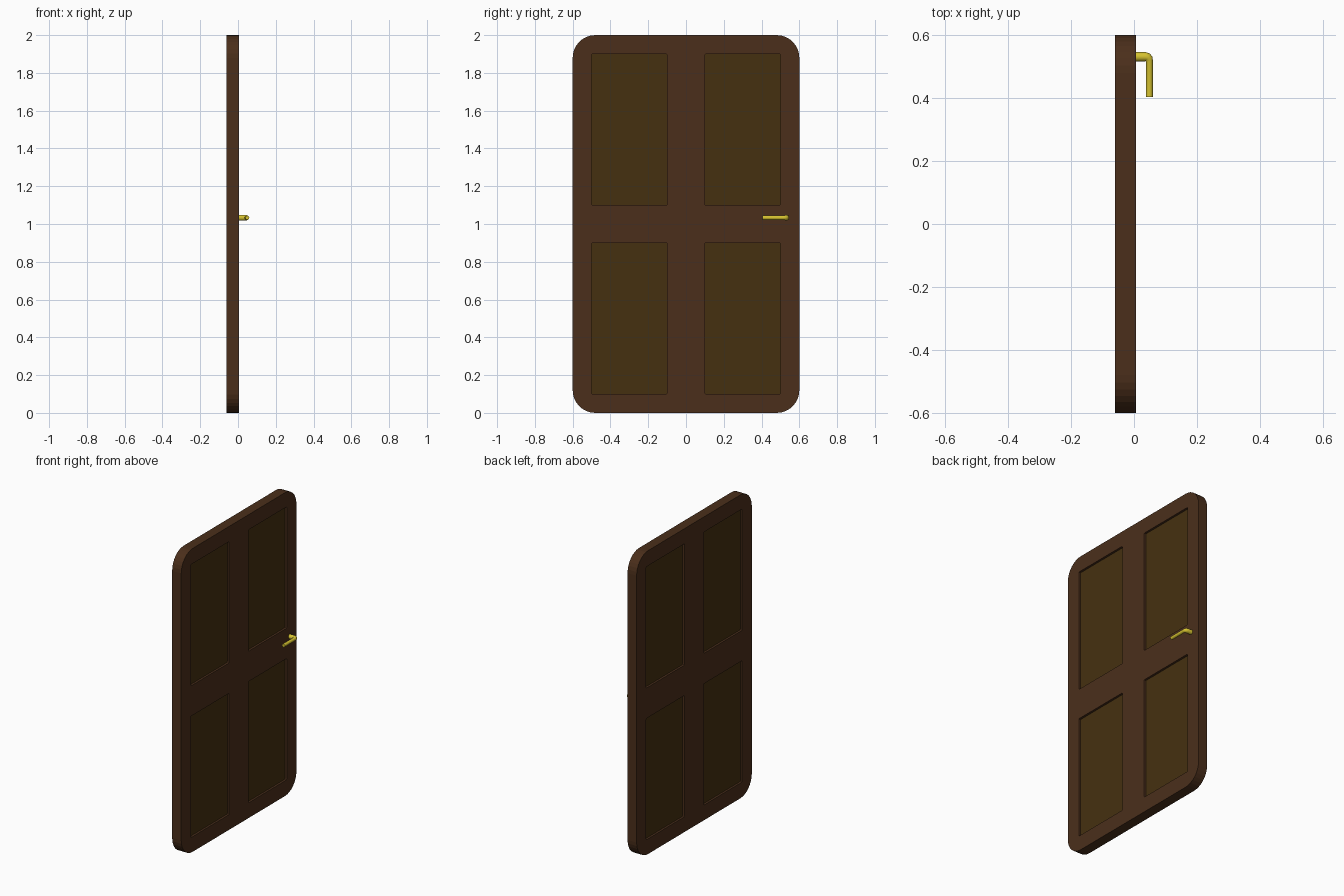
import bpy
from math import sin, cos, pi, radians

if "Cube" in bpy.data.objects:
    bpy.data.objects.remove(bpy.data.objects["Cube"])

DOOR_X, HALF_T = -0.027, 0.033        # door slab centre and half thickness
PANELS = [(sy * 0.3, z) for z in (0.5, 1.5) for sy in (-1, 1)]


def material(name, rgb):
    m = bpy.data.materials.new(name)
    m.diffuse_color = (*rgb, 1)
    m.use_nodes = True
    m.node_tree.nodes["Principled BSDF"].inputs["Base Color"].default_value = m.diffuse_color
    return m


def rounded_rect(cx, cy, w, h, r, seg):
    pts = []
    for k, (sx, sy) in enumerate([(1, 1), (-1, 1), (-1, -1), (1, -1)]):
        for i in range(seg + 1):
            a = k * pi / 2 + i / seg * pi / 2
            pts.append((cx + sx * (w / 2 - r) + r * cos(a),
                        cy + sy * (h / 2 - r) + r * sin(a), 0))
    return pts


def add_spline(curve, pts, radii=None, cyclic=True):
    s = curve.splines.new('POLY')
    s.points.add(len(pts) - 1)
    for i, p in enumerate(pts):
        s.points[i].co = (*p, 1)
        s.points[i].radius = radii[i] if radii else 1
    s.use_cyclic_u = cyclic


def finish(name, curve, mat, loc=(0, 0, 0), rot=(0, 0, 0)):
    ob = bpy.data.objects.new(name, curve)
    bpy.context.collection.objects.link(ob)
    ob.location, ob.rotation_euler = loc, rot
    bpy.ops.object.select_all(action='DESELECT')
    ob.select_set(True)
    bpy.context.view_layer.objects.active = ob
    bpy.ops.object.convert(target='MESH')
    ob = bpy.context.object
    ob.name = name
    ob.data.materials.clear()
    ob.data.materials.append(mat)
    for p in ob.data.polygons:
        p.use_smooth = False
    return ob


def slab(name, outlines, half, mat):
    # flat outline (with holes) extruded both ways, stood up facing x
    c = bpy.data.curves.new(name, 'CURVE')
    c.dimensions, c.fill_mode, c.extrude = '2D', 'BOTH', half
    for o in outlines:
        add_spline(c, o)
    return finish(name, c, mat, (DOOR_X, 0, 0), (radians(90), 0, radians(90)))


frame_mat = material("dark_wood", (0.07, 0.028, 0.011))
panel_mat = material("panel_wood", (0.06, 0.03, 0.005))
brass_mat = material("brass", (0.68, 0.55, 0.03))

# Door frame with four openings
holes = [rounded_rect(y, z, 0.4, 0.8, 0.006, 2) for y, z in PANELS]
slab("door_frame", [rounded_rect(0, 1, 1.2, 2, 0.12, 8)] + holes, HALF_T, frame_mat)

# Recessed panels, slightly larger than the openings so they sit in the frame
for i, (y, z) in enumerate(PANELS):
    slab(f"door_panel_{i + 1}", [rounded_rect(y, z, 0.41, 0.81, 0.006, 2)],
         HALF_T - 0.014, panel_mat)

# Lever handle: thick post out of the door, bending into a thinner lever
c = bpy.data.curves.new("handle", 'CURVE')
c.dimensions, c.bevel_depth, c.bevel_resolution = '3D', 1.0, 6
c.use_fill_caps = True
H = 1.033
path = [(0.0, 0.531, H), (0.036, 0.531, H), (0.043, 0.529, H),
        (0.0475, 0.524, H), (0.049, 0.516, H), (0.049, 0.404, H)]
add_spline(c, path, [0.015, 0.015, 0.0145, 0.013, 0.011, 0.011], cyclic=False)
handle = finish("door_handle", c, brass_mat)
bpy.ops.object.shade_smooth_by_angle(angle=radians(40))
